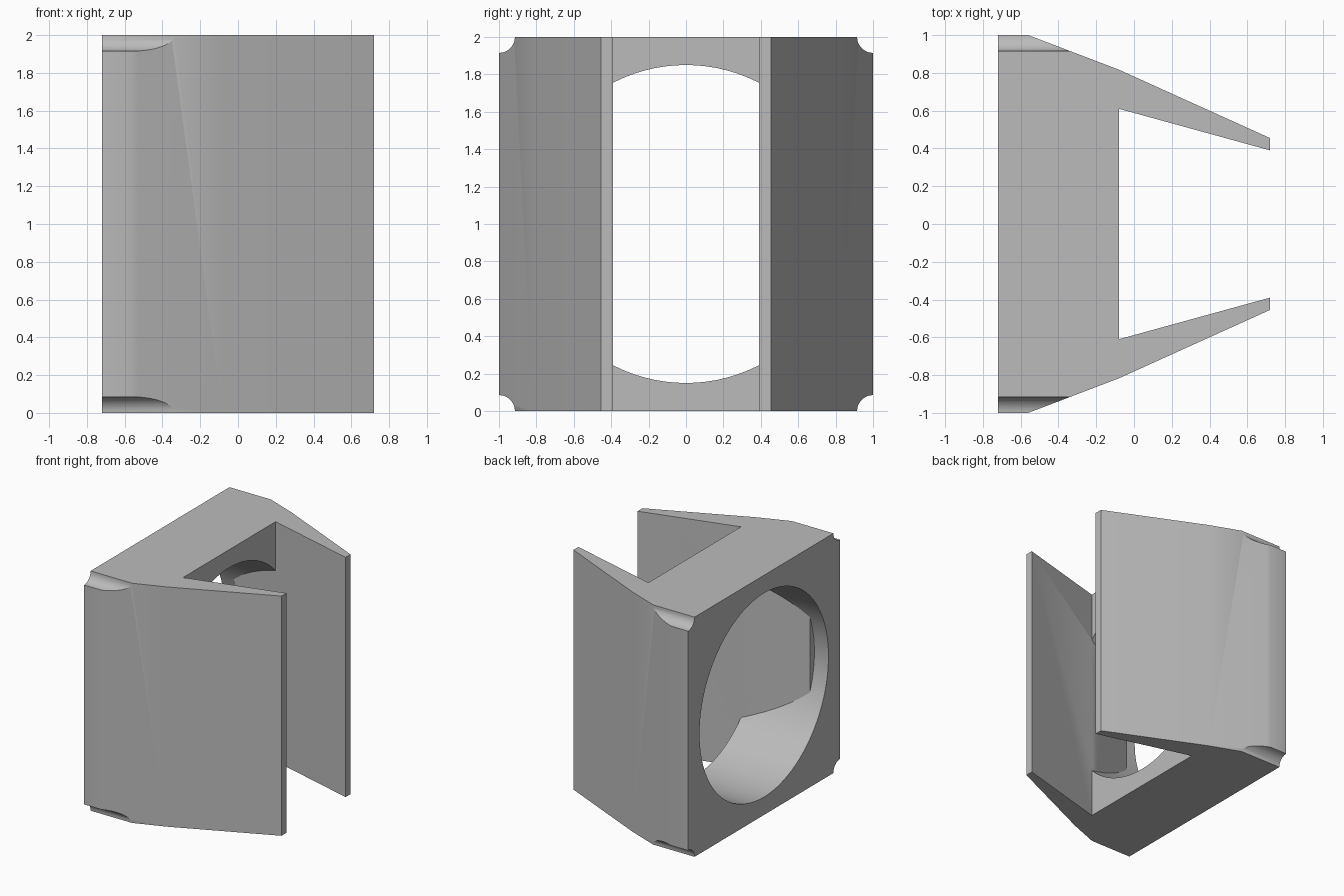
import bpy, bmesh, math

cube = bpy.data.objects.get("Cube")
if cube:
    bpy.data.objects.remove(cube, do_unlink=True)

grey = bpy.data.materials.new("plain grey")
grey.use_nodes = True
colour = (0.5, 0.5, 0.5, 1)
grey.diffuse_color = colour
grey.node_tree.nodes["Principled BSDF"].inputs["Base Color"].default_value = colour


def finish(bm, name):
    bmesh.ops.recalc_face_normals(bm, faces=bm.faces)
    mesh = bpy.data.meshes.new(name)
    bm.to_mesh(mesh)
    bm.free()
    mesh.materials.append(grey)
    obj = bpy.data.objects.new(name, mesh)
    bpy.context.collection.objects.link(obj)
    return obj


def prism(name, half, z0, z1):
    """Upright prism from half an outline, mirrored across y."""
    outline = half + [(x, -y) for x, y in reversed(half)]
    bm = bmesh.new()
    face = bm.faces.new([bm.verts.new((x, y, z0)) for x, y in outline])
    moved = bmesh.ops.extrude_face_region(bm, geom=[face])["geom"]
    verts = [v for v in moved if isinstance(v, bmesh.types.BMVert)]
    bmesh.ops.translate(bm, verts=verts, vec=(0, 0, z1 - z0))
    return finish(bm, name)


def rod(name, radius, x0, x1, y, z, sides):
    """Cylinder lying along x."""
    bm = bmesh.new()
    bmesh.ops.create_cone(bm, cap_ends=True, segments=sides, radius1=radius,
                          radius2=radius, depth=x1 - x0)
    obj = finish(bm, name)
    obj.rotation_euler = (0, math.pi / 2, 0)
    obj.location = ((x0 + x1) / 2, y, z)
    return obj


def boolean(target, cutter, operation):
    mod = target.modifiers.new(cutter.name, 'BOOLEAN')
    mod.operation = operation
    mod.solver = 'EXACT'
    mod.object = cutter
    cutter.hide_render = True
    cutter.hide_set(True)


# Block with two tapering arms
body = prism("bracket_body", [(-0.72, 1), (-0.56, 1), (-0.08, 0.817),
                              (0.72, 0.455), (0.72, 0.39), (-0.08, 0.61)], 0, 2)

# Round opening, narrowing to flat side walls behind the rim
bore = rod("bore_cutter", 0.85, -0.95, 0.05, 0, 1, 96)
limit = prism("bore_limit", [(-0.9, 0.95), (-0.59, 0.95), (-0.59, 0.79),
                             (-0.08, 0.61), (0, 0.58)], -0.2, 2.2)
boolean(bore, limit, 'INTERSECT')
boolean(body, bore, 'DIFFERENCE')

# Scooped grooves along the four outer corners
for y in (-1, 1):
    for z in (0, 2):
        groove = rod("groove_cutter", 0.085, -0.9, 0.2, y, z, 48)
        boolean(body, groove, 'DIFFERENCE')

# Bake the cuts and remove the helpers
bpy.context.view_layer.update()
graph = bpy.context.evaluated_depsgraph_get()
baked = bpy.data.meshes.new_from_object(body.evaluated_get(graph))
body.modifiers.clear()
body.data = baked
for obj in list(bpy.context.collection.objects):
    if obj.name.startswith(("bore_", "groove_")):
        bpy.data.objects.remove(obj, do_unlink=True)

bpy.ops.object.select_all(action='DESELECT')
body.select_set(True)
bpy.context.view_layer.objects.active = body
bpy.ops.object.shade_smooth_by_angle(angle=math.radians(25))
